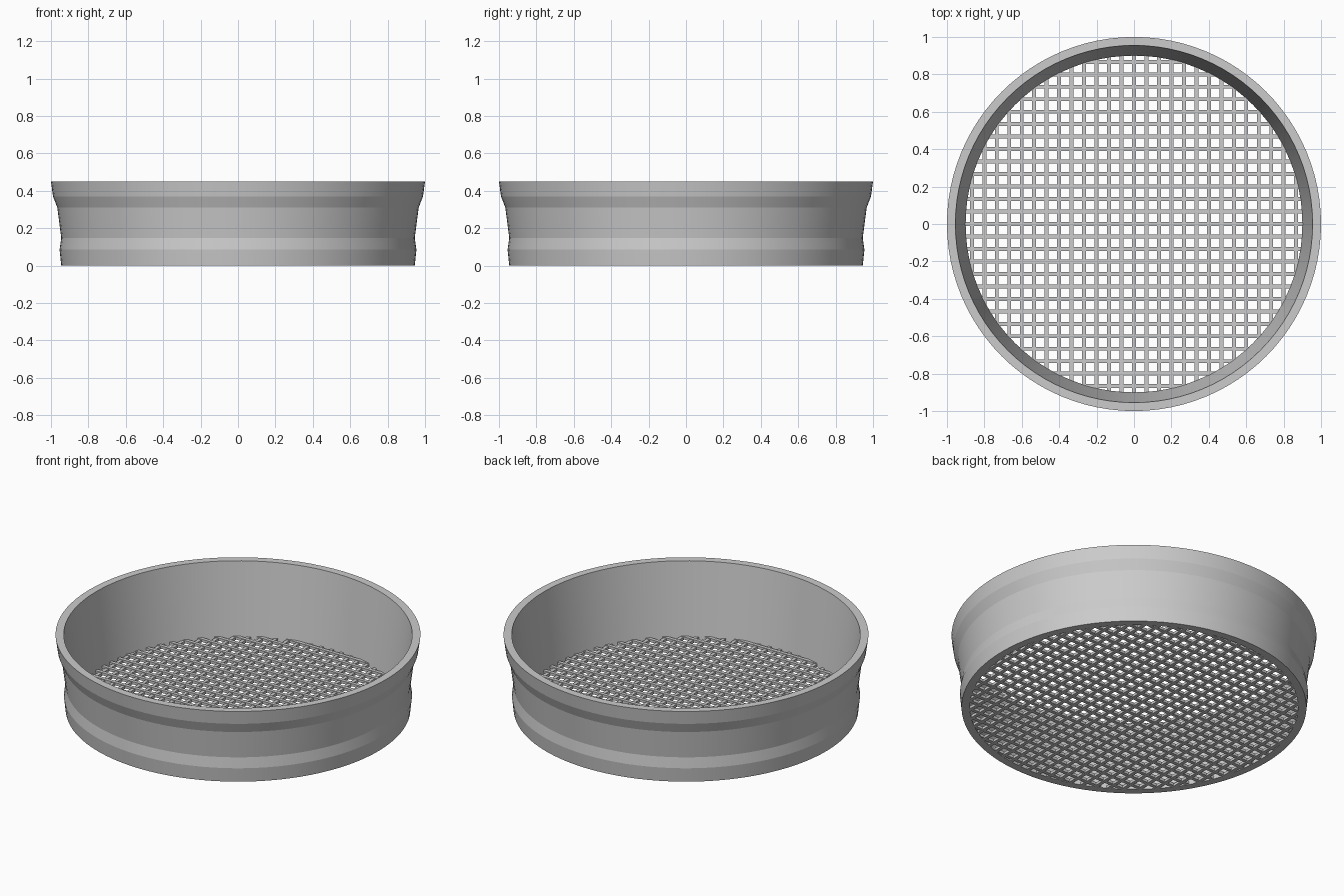
import bpy, bmesh, math

if "Cube" in bpy.data.objects:
    bpy.data.objects.remove(bpy.data.objects["Cube"])

SEG = 96


def finish(name, bm):
    bmesh.ops.recalc_face_normals(bm, faces=bm.faces)
    mesh = bpy.data.meshes.new(name)
    bm.to_mesh(mesh)
    bm.free()
    obj = bpy.data.objects.new(name, mesh)
    bpy.context.collection.objects.link(obj)
    return obj


def lathe(name, profile):
    """Revolve a closed (radius, z) profile around z."""
    bm = bmesh.new()
    rings = [[bm.verts.new((r * math.cos(2 * math.pi * i / SEG),
                            r * math.sin(2 * math.pi * i / SEG), z))
              for i in range(SEG)] for r, z in profile]
    for k, a in enumerate(rings):
        b = rings[(k + 1) % len(rings)]
        for i in range(SEG):
            j = (i + 1) % SEG
            bm.faces.new((a[i], a[j], b[j], b[i]))
    return finish(name, bm)


def wires(name, along_x, z0, z1, pitch=0.0667, width=0.021, reach=0.92):
    """Parallel bars trimmed to the round frame."""
    bm = bmesh.new()
    for i in range(-13, 14):
        c = i * pitch
        half = math.sqrt(reach ** 2 - c ** 2)
        size = (2 * half, width) if along_x else (width, 2 * half)
        pos = (0, c) if along_x else (c, 0)
        for v in bmesh.ops.create_cube(bm, size=1)["verts"]:
            v.co = (v.co.x * size[0] + pos[0], v.co.y * size[1] + pos[1],
                    v.co.z * (z1 - z0) + (z0 + z1) / 2)
    return finish(name, bm)


# Round frame: ribbed outside, plain tapered inside
frame = lathe("sieve_frame", [
    (0.945, 0), (0.954, 0.085), (0.945, 0.147), (0.966, 0.31),
    (0.989, 0.37), (1.0, 0.45), (0.955, 0.45), (0.90, 0)])
bpy.context.view_layer.objects.active = frame
frame.select_set(True)
bpy.ops.object.shade_smooth_by_angle(angle=math.radians(7))

# Mesh floor: two crossing layers of bars
wires("mesh_bars_lengthwise", False, 0.0, 0.016)
wires("mesh_bars_crosswise", True, 0.004, 0.02)
